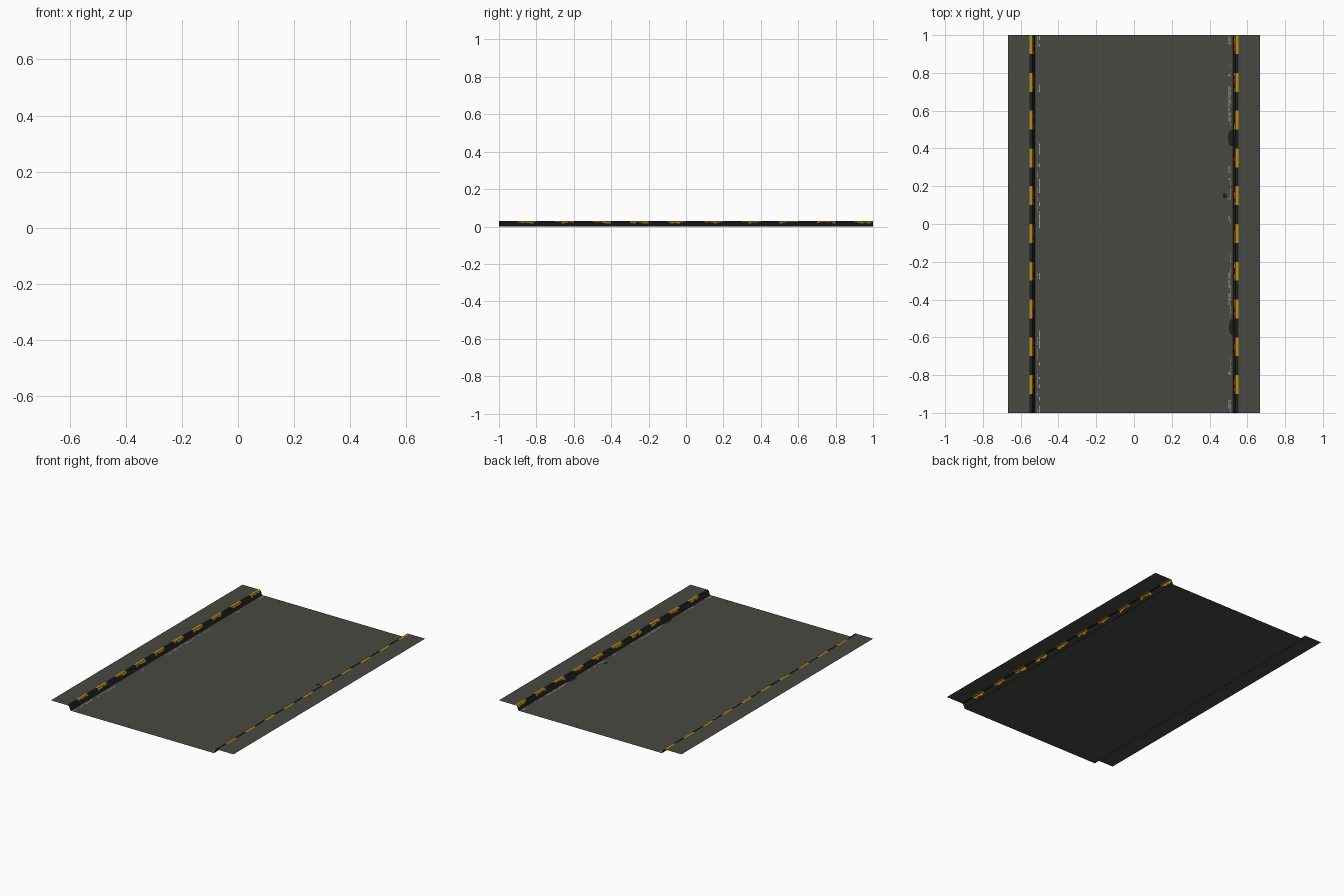
import bpy, bmesh, math, random

if "Cube" in bpy.data.objects:
    bpy.data.objects.remove(bpy.data.objects["Cube"])

random.seed(4)


def material(name, rgb):
    m = bpy.data.materials.new(name)
    m.diffuse_color = (*rgb, 1)
    m.use_nodes = True
    m.node_tree.nodes["Principled BSDF"].inputs["Base Color"].default_value = m.diffuse_color
    return m


ASPHALT = material("asphalt grey", (0.066, 0.067, 0.054))
BLACK = material("curb black", (0.013, 0.013, 0.013))
YELLOW = material("curb yellow", (0.50, 0.25, 0.008))
WHITE = material("worn white", (0.36, 0.36, 0.34))

HALF_W, TOP = 0.667, 0.03
CURB_OUT, CURB_EDGE, CURB_FOOT = 0.552, 0.537, 0.524


def make(name, polys, mats):
    """Build a sheet object from (points, material index) polygons."""
    bm = bmesh.new()
    for pts, mi in polys:
        f = bm.faces.new([bm.verts.new(p) for p in pts])
        f.material_index = mi
    bmesh.ops.remove_doubles(bm, verts=bm.verts, dist=1e-5)
    me = bpy.data.meshes.new(name)
    bm.to_mesh(me)
    bm.free()
    for m in mats:
        me.materials.append(m)
    ob = bpy.data.objects.new(name, me)
    bpy.context.collection.objects.link(ob)
    return ob


def strip(s, a, b, y0, y1):
    """Quad between profile points a (outer) and b (inner) on side s, facing up."""
    pts = [(s * a[0], y0, a[1]), (s * b[0], y0, b[1]),
           (s * b[0], y1, b[1]), (s * a[0], y1, a[1])]
    return pts if s < 0 else pts[::-1]


def flat(x0, x1, y0, y1, z):
    return [(x0, y0, z), (x1, y0, z), (x1, y1, z), (x0, y1, z)]


# Road surface
make("road", [(flat(-CURB_FOOT, CURB_FOOT, -1, 1, 0), 0)], [ASPHALT])

for s, side in ((-1, "left"), (1, "right")):
    # Raised sidewalk
    make(side + "_sidewalk",
         [(strip(s, (HALF_W, TOP), (CURB_OUT, TOP), -1, 1), 0)], [ASPHALT])

    # Curb with alternating painted blocks; yellow wears off down the face
    polys = []
    outer, edge, foot = (CURB_OUT, TOP), (CURB_EDGE, TOP), (CURB_FOOT, 0)
    for i in range(20):
        y0, y1 = -1 + i * 0.1, -0.9 + i * 0.1
        yellow = i % 2
        polys.append((strip(s, outer, edge, y0, y1), yellow))
        if not yellow:
            polys.append((strip(s, edge, foot, y0, y1), 0))
            continue
        n = 6
        for k in range(n):
            t = random.uniform(0.15, 0.5)
            mid = (CURB_EDGE + (CURB_FOOT - CURB_EDGE) * t, TOP * (1 - t))
            a, b = y0 + k * 0.1 / n, y0 + (k + 1) * 0.1 / n
            polys.append((strip(s, edge, mid, a, b), 1))
            polys.append((strip(s, mid, foot, a, b), 0))
    make(side + "_curb", polys, [BLACK, YELLOW])


# Worn edge lines: thin broken flakes of white paint
def worn_line(name, x, runs):
    polys = []
    for y0, y1, fill in runs:
        y = y0
        while y < y1 - 0.004:
            step = min(random.uniform(0.01, 0.03), y1 - y)
            for dx in (-0.006, 0.003):
                if random.random() < fill:
                    polys.append((flat(x + dx, x + dx + 0.004, y, y + step * 0.85, 0.001), 0))
            y += step
    make(name, polys, [WHITE])


worn_line("left_edge_line", -0.505,
          [(0.94, 1.0, 0.6), (0.70, 0.74, 0.6), (0.25, 0.43, 0.6), (-0.05, 0.25, 0.6),
           (-0.29, -0.26, 0.5), (-0.75, -0.56, 0.6), (-1.0, -0.79, 0.6)])
worn_line("right_edge_line", 0.507,
          [(0.95, 1.0, 0.6), (0.78, 0.85, 0.5), (0.52, 0.73, 0.8), (0.13, 0.31, 0.6),
           (-0.02, 0.07, 0.5), (-0.48, -0.12, 0.6), (-0.80, -0.71, 0.8), (-1.0, -0.93, 0.6)])

# Dark stains beside the right curb
stains = []
for cx, cy, rx, ry in ((0.517, 0.455, 0.02, 0.045), (0.519, -0.545, 0.017, 0.045),
                       (0.48, 0.15, 0.012, 0.015)):
    stains.append(([(min(cx + rx * math.cos(a * math.pi / 5), CURB_FOOT),
                     cy + ry * math.sin(a * math.pi / 5), 0.0015) for a in range(10)], 0))
make("road_stains", stains, [BLACK])
